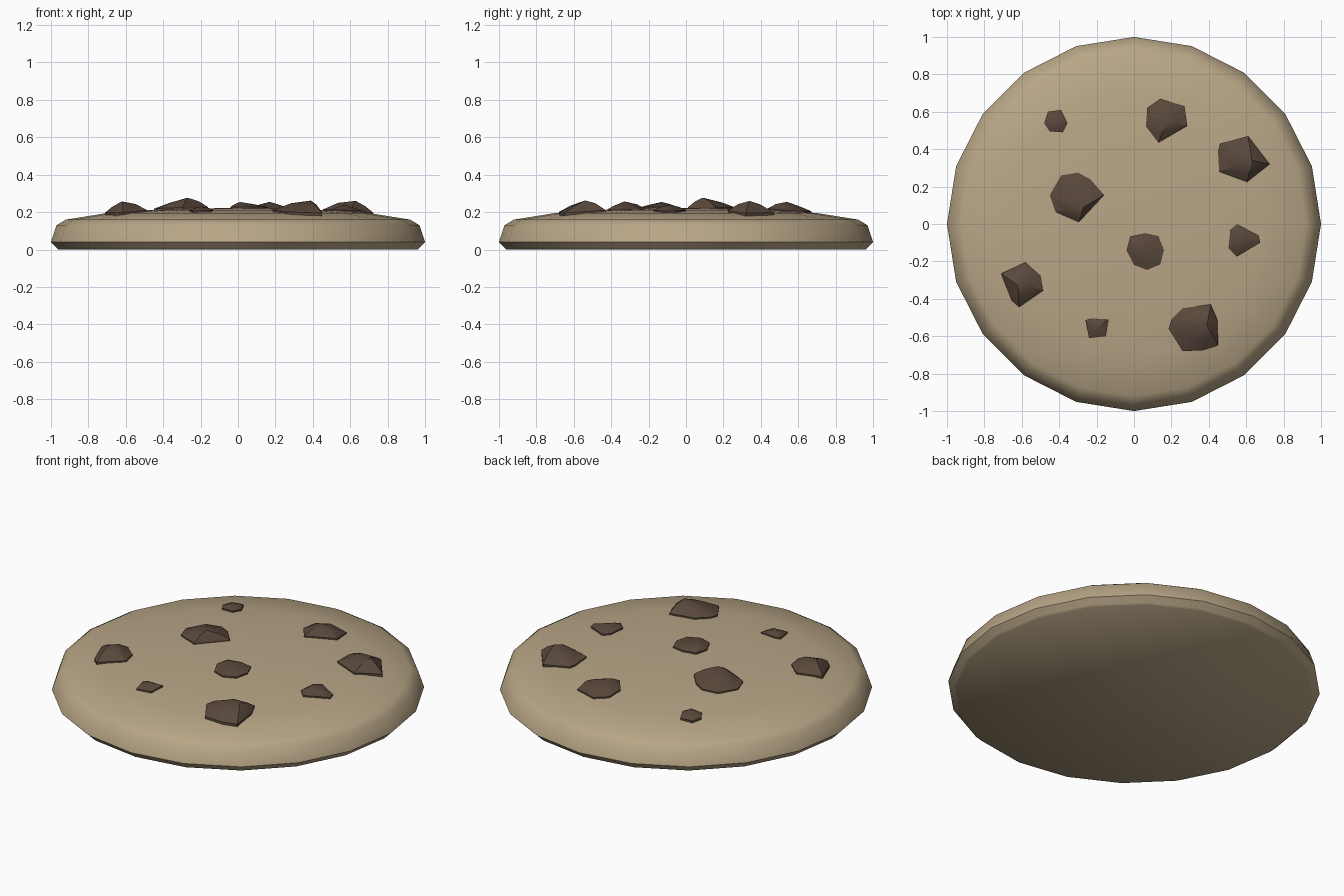
import bpy, math

if "Cube" in bpy.data.objects:
    bpy.data.objects.remove(bpy.data.objects["Cube"])


def material(name, rgb):
    m = bpy.data.materials.new(name)
    m.diffuse_color = (*rgb, 1)
    m.use_nodes = True
    m.node_tree.nodes["Principled BSDF"].inputs["Base Color"].default_value = m.diffuse_color
    return m


def make_object(name, verts, faces, mat, angle):
    me = bpy.data.meshes.new(name)
    me.from_pydata(verts, [], faces)
    me.materials.append(mat)
    ob = bpy.data.objects.new(name, me)
    bpy.context.collection.objects.link(ob)
    bpy.ops.object.select_all(action='DESELECT')
    ob.select_set(True)
    bpy.context.view_layer.objects.active = ob
    bpy.ops.object.shade_smooth_by_angle(angle=math.radians(angle))
    return ob


def stacked(rings, apex=None):
    """Bridge equal rings bottom to top, with a flat bottom and an optional apex."""
    n = len(rings[0])
    verts = [v for r in rings for v in r]
    faces = [tuple(reversed(range(n)))]
    for k in range(len(rings) - 1):
        for i in range(n):
            a, b = k * n + i, k * n + (i + 1) % n
            faces.append((a, b, b + n, a + n))
    top = (len(rings) - 1) * n
    verts.append(apex)
    faces += [(top + i, top + (i + 1) % n, len(verts) - 1) for i in range(n)]
    return verts, faces


dough = material("dough", (0.48, 0.38, 0.24))
chocolate = material("chocolate", (0.10, 0.065, 0.045))

# Dough disc: 20-sided lathe
PROFILE = [(0.96, 0), (0.97, 0.01), (1.0, 0.04), (0.97, 0.13), (0.92, 0.16),
           (0.70, 0.195), (0.45, 0.212), (0.2, 0.22)]
SIDES = 20
rings = [[(r * math.cos(math.tau * i / SIDES), r * math.sin(math.tau * i / SIDES), z)
          for i in range(SIDES)] for r, z in PROFILE]
make_object("cookie_dough", *stacked(rings, (0, 0, 0.222)), dough, 50)


def dough_height(x, y):
    r = math.hypot(x, y)
    return 0.222 - 0.055 * r * r


# Chocolate chips: faceted chunks, half sunk into the dough
def chip(index, peak, outline):
    px, py, pz = peak
    outline = outline[::-1]
    base = [(x, y, dough_height(x, y) - 0.05) for x, y in outline]
    rim = [(x, y, dough_height(x, y) + 0.008) for x, y in outline]
    top = [(px + (x - px) * 0.55, py + (y - py) * 0.55,
            dough_height(x, y) + (pz - dough_height(px, py)) * 0.65) for x, y in outline]
    make_object(f"chocolate_chip_{index}", *stacked([base, rim, top], peak), chocolate, 25)


# Outlines run clockwise seen from above
chip(1, (-0.41, 0.55, 0.225),
     [(-.48, .54), (-.46, .60), (-.39, .61), (-.355, .54), (-.38, .49), (-.45, .495)])
chip(2, (0.17, 0.54, 0.255),
     [(.07, .62), (.14, .67), (.27, .63), (.285, .525), (.13, .435), (.065, .52)])
chip(3, (0.63, 0.34, 0.26),
     [(.46, .43), (.61, .47), (.725, .32), (.605, .225), (.455, .28), (.45, .39)])
chip(4, (-0.27, 0.09, 0.277),
     [(-.39, .26), (-.30, .275), (-.235, .24), (-.16, .155), (-.295, .01),
      (-.42, .065), (-.45, .155)])
chip(5, (0.01, -0.13, 0.254),
     [(-.04, -.14), (-.02, -.065), (.06, -.05), (.13, -.065), (.16, -.14),
      (.14, -.215), (.07, -.245), (0, -.22)])
chip(6, (0.57, -0.09, 0.24),
     [(.55, 0), (.665, -.06), (.675, -.1), (.55, -.175), (.505, -.13), (.515, -.03)])
chip(7, (-0.62, -0.33, 0.257),
     [(-.71, -.265), (-.58, -.205), (-.5, -.275), (-.485, -.355), (-.615, -.445),
      (-.655, -.41)])
chip(8, (-0.20, -0.55, 0.23),
     [(-.26, -.515), (-.23, -.505), (-.135, -.51), (-.15, -.6), (-.24, -.61)])
chip(9, (0.39, -0.54, 0.262),
     [(.26, -.45), (.41, -.43), (.445, -.51), (.45, -.65), (.37, -.675), (.26, -.68),
      (.185, -.56), (.2, -.51)])
